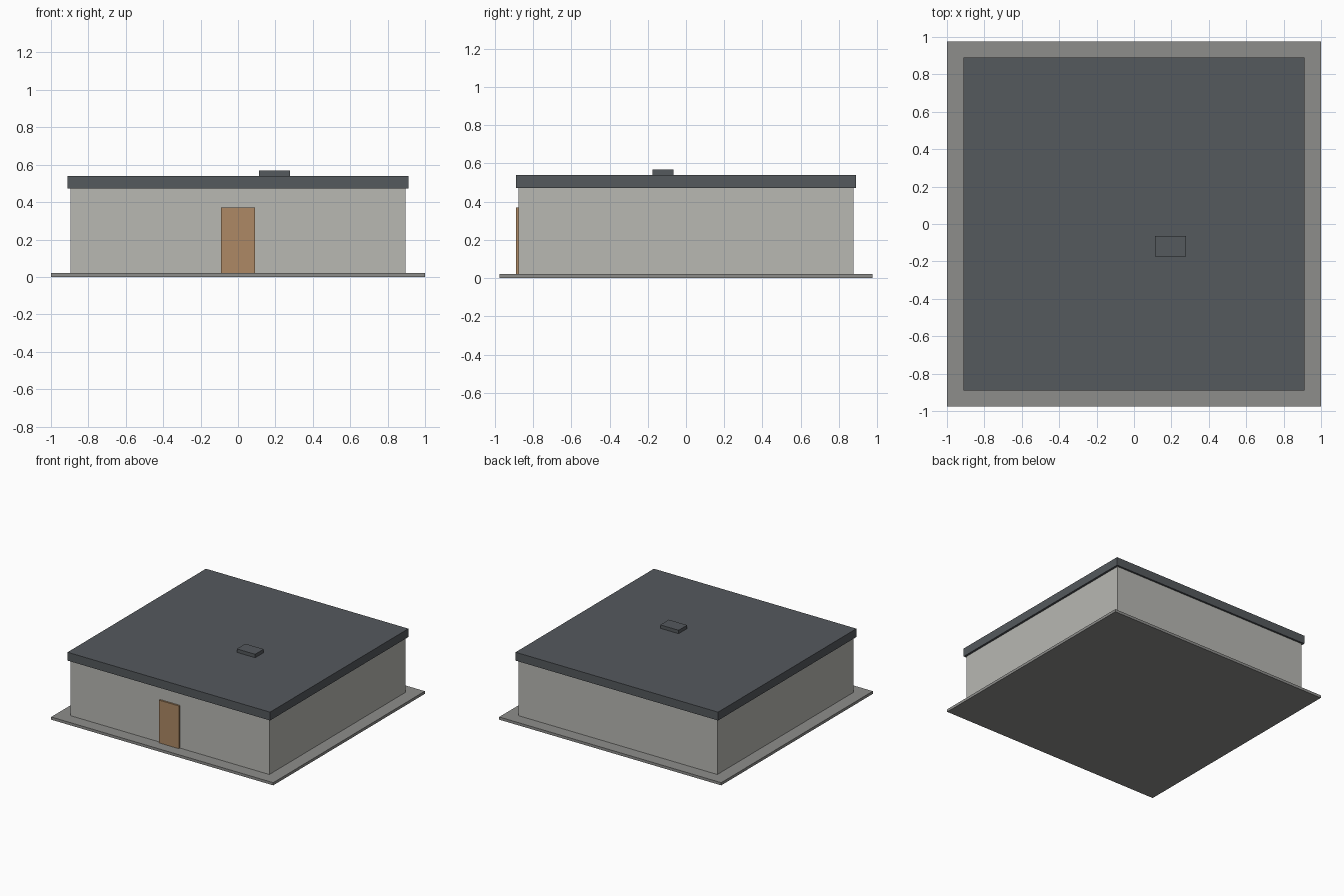
import bpy

if "Cube" in bpy.data.objects:
    bpy.data.objects.remove(bpy.data.objects["Cube"])


def material(name, rgb):
    m = bpy.data.materials.new(name)
    m.diffuse_color = (*rgb, 1)
    m.use_nodes = True
    m.node_tree.nodes["Principled BSDF"].inputs["Base Color"].default_value = m.diffuse_color
    return m


def box(name, x, y, z, mat):
    """Box spanning the given (min, max) range on each axis."""
    spans = (x, y, z)
    bpy.ops.mesh.primitive_cube_add(size=1, location=[(a + b) / 2 for a, b in spans])
    ob = bpy.context.object
    ob.name = name
    ob.scale = [b - a for a, b in spans]
    bpy.ops.object.transform_apply(location=False, rotation=False, scale=True)
    ob.data.materials.append(mat)
    return ob


plaster = material("plaster", (0.48, 0.48, 0.45))
concrete = material("concrete", (0.27, 0.27, 0.26))
roofing = material("roofing", (0.09, 0.10, 0.11))
wood = material("wood", (0.42, 0.25, 0.13))

# Ground slab and main volume
box("foundation_slab", (-1, 1), (-0.975, 0.975), (0, 0.022), concrete)
box("walls", (-0.895, 0.895), (-0.875, 0.875), (0.022, 0.472), plaster)

# Flat roof with a slight overhang, and its hatch
box("roof", (-0.912, 0.912), (-0.89, 0.89), (0.472, 0.54), roofing)
box("roof_hatch", (0.112, 0.277), (-0.175, -0.065), (0.54, 0.568), roofing)

# Front door, standing slightly proud of the wall
box("front_door", (-0.09, 0.09), (-0.889, -0.875), (0.022, 0.37), wood)
